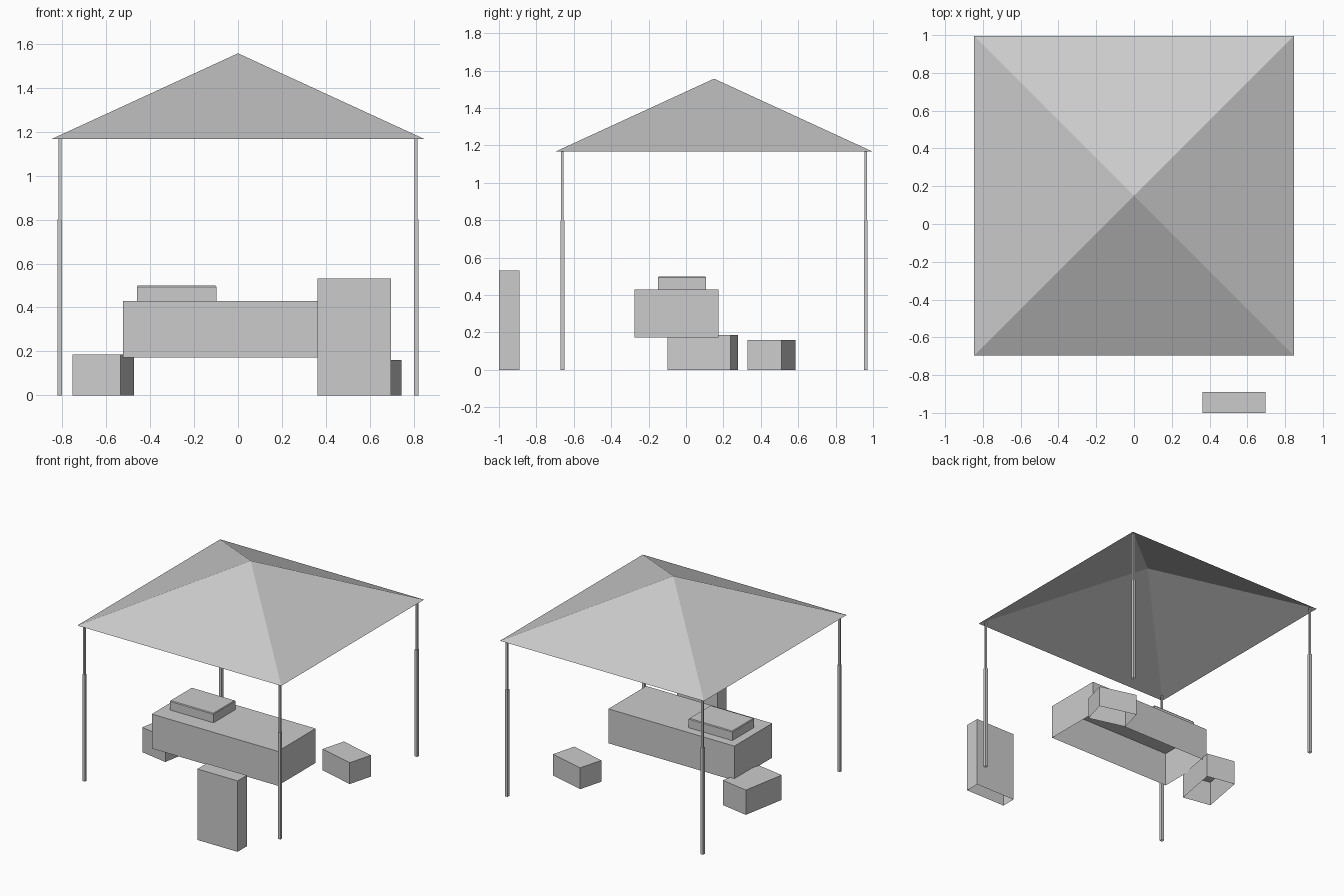
import bpy, bmesh, math
from mathutils import Matrix

cube = bpy.data.objects.get("Cube")
if cube:
    bpy.data.objects.remove(cube, do_unlink=True)

# One plain colour for everything
grey = bpy.data.materials.new("plain grey")
grey.use_nodes = True
colour = (0.6, 0.6, 0.6, 1)
grey.diffuse_color = colour
grey.node_tree.nodes["Principled BSDF"].inputs["Base Color"].default_value = colour


def add_object(name, bm):
    mesh = bpy.data.meshes.new(name)
    bm.to_mesh(mesh)
    bm.free()
    mesh.materials.append(grey)
    obj = bpy.data.objects.new(name, mesh)
    bpy.context.collection.objects.link(obj)
    return obj


def open_box(name, centre, size, bottom, top, turn=0, chamfer=0):
    """Box without a floor; the chamfer slopes the rim of its lid."""
    bm = bmesh.new()
    bmesh.ops.create_cube(bm, size=1)
    bmesh.ops.scale(bm, verts=bm.verts, vec=(size[0], size[1], top - bottom))
    bm.normal_update()
    floor = [f for f in bm.faces if f.normal.z < -0.9]
    bmesh.ops.delete(bm, geom=floor, context='FACES')
    if chamfer:
        lid = [f for f in bm.faces if f.normal.z > 0.9]
        bmesh.ops.translate(bm, verts=lid[0].verts, vec=(0, 0, -chamfer))
        bmesh.ops.inset_region(bm, faces=lid, thickness=chamfer)
        bmesh.ops.translate(bm, verts=lid[0].verts, vec=(0, 0, chamfer))
    obj = add_object(name, bm)
    obj.location = (*centre, (bottom + top) / 2)
    obj.rotation_euler.z = math.radians(turn)
    return obj


# Canopy: four-sided pyramid, open underneath
CANOPY_Y, EAVE, PEAK, HALF = 0.15, 1.168, 1.557, 0.846
bm = bmesh.new()
bmesh.ops.create_cone(bm, cap_ends=False, segments=4, radius1=HALF * math.sqrt(2),
                      radius2=0, depth=PEAK - EAVE,
                      matrix=Matrix.Rotation(math.pi / 4, 4, 'Z'))
bmesh.ops.remove_doubles(bm, verts=bm.verts, dist=0.0001)
canopy = add_object("canopy", bm)
canopy.location = (0, CANOPY_Y, (EAVE + PEAK) / 2)

# Telescopic corner poles
for side, sx in (("left", 1), ("right", -1)):
    for end, sy in (("front", -1), ("back", 1)):
        spot = (sx * 0.811, CANOPY_Y + sy * 0.811)
        open_box(f"{end}_{side}_pole_lower", spot, (0.021, 0.021), 0, 0.8)
        open_box(f"{end}_{side}_pole_upper", spot, (0.014, 0.014), 0.8, 1.178)

# Covered table with a lidded case on top
open_box("table", (0, -0.051), (1.045, 0.448), 0.172, 0.43)
open_box("table_case", (-0.279, -0.021), (0.362, 0.258), 0.43, 0.5, chamfer=0.006)

# Standing sign and two crates on the ground
open_box("standing_sign", (0.53, -0.945), (0.334, 0.11), 0, 0.532)
open_box("right_crate", (-0.613, 0.09), (0.222, 0.343), 0, 0.186, turn=-10.3)
open_box("left_crate", (0.582, 0.458), (0.287, 0.188), 0, 0.16, turn=-15.1)
